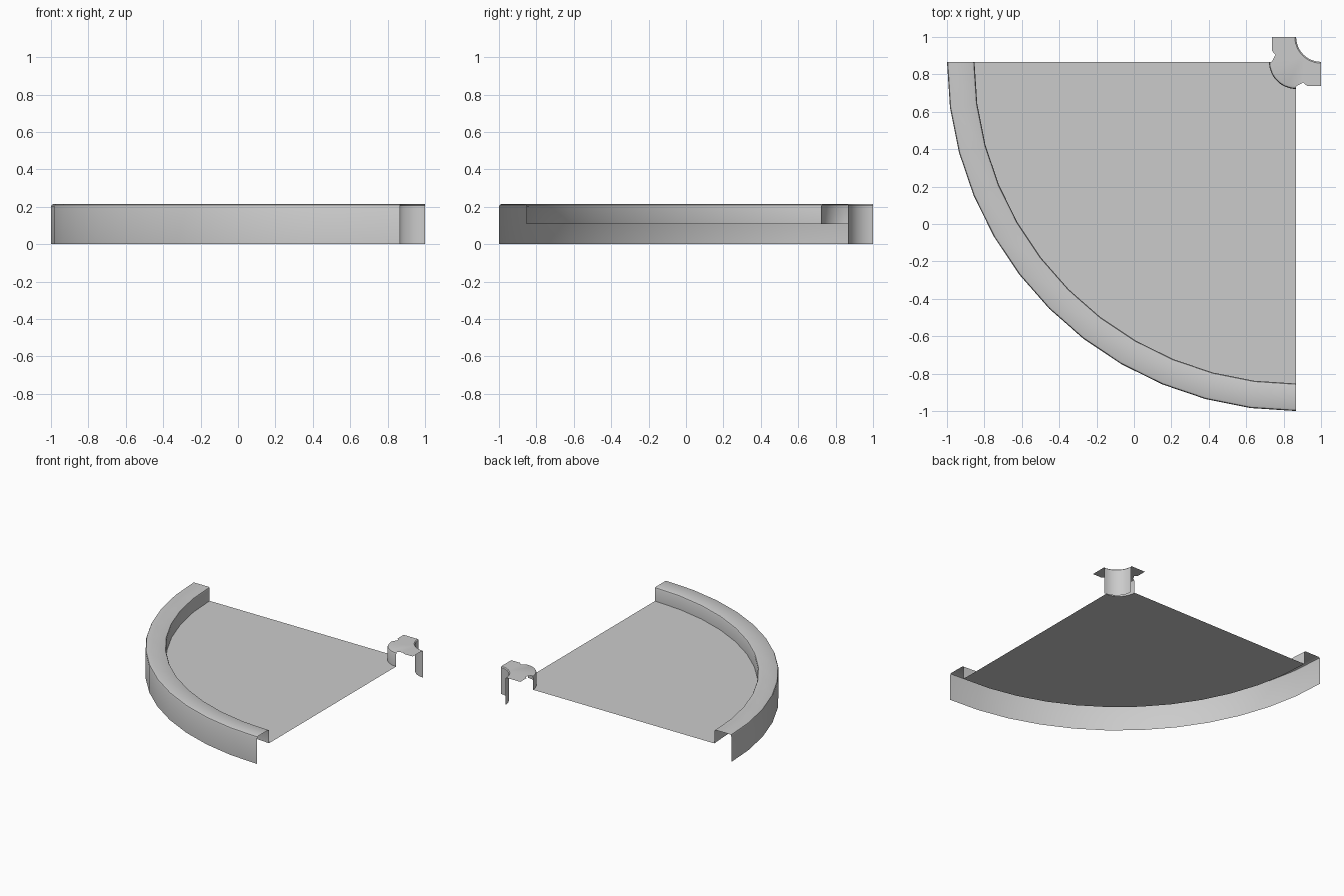
import bpy, bmesh
from math import radians, cos, sin

if "Cube" in bpy.data.objects:
    bpy.data.objects.remove(bpy.data.objects["Cube"])

C = 0.867            # corner pivot of the quarter turn (x and y)
R_OUT, R_IN, R_POST = 1.867, 1.72, 0.145
FLOOR, TOP, B = 0.107, 0.215, 0.014


def finish(name, bm):
    bmesh.ops.remove_doubles(bm, verts=bm.verts, dist=1e-5)
    bmesh.ops.recalc_face_normals(bm, faces=bm.faces)
    me = bpy.data.meshes.new(name)
    bm.to_mesh(me)
    bm.free()
    ob = bpy.data.objects.new(name, me)
    bpy.context.collection.objects.link(ob)
    bpy.ops.object.select_all(action='DESELECT')
    ob.select_set(True)
    bpy.context.view_layer.objects.active = ob
    bpy.ops.object.shade_smooth_by_angle(angle=radians(35))
    return ob


def arc(c, r, n=12):
    """Points of a quarter arc facing -x/-y."""
    angs = [radians(180 + 90 * i / n) for i in range(n + 1)]
    return [(c + r * cos(a), c + r * sin(a)) for a in angs]


def sweep(bm, c, profile, n=12):
    """Sweep a (radius, z) profile round a quarter turn."""
    rows = [[bm.verts.new((x, y, z)) for x, y in arc(c, r, n)] for r, z in profile]
    for p, q in zip(rows, rows[1:]):
        for i in range(n):
            bm.faces.new((p[i], p[i + 1], q[i + 1], q[i]))


# Raised outer rim with rounded edges
bm = bmesh.new()
sweep(bm, C, [(R_OUT, 0), (R_OUT, TOP - B), (R_OUT - B * .3, TOP - B * .3),
              (R_OUT - B, TOP), (R_IN + B, TOP), (R_IN + B * .3, TOP - B * .3),
              (R_IN, TOP - B), (R_IN, FLOOR)])
finish("outer_rim", bm)

# Flat quarter-turn floor
bm = bmesh.new()
sweep(bm, C, [(R_IN, FLOOR), (R_POST, FLOOR)])
finish("floor", bm)

# Inner corner post: convex wall, concave wall and scalloped cap
bm = bmesh.new()
sweep(bm, C, [(R_POST, FLOOR), (R_POST, TOP - B), (R_POST - B * .3, TOP - B * .3),
              (R_POST - B, TOP)])
r = 1 - C
sweep(bm, 1.0, [(r, 0), (r, TOP - B * .5), (r + B * .5, TOP)])
side = [(0.742, 0.878), (0.757, 0.905), (0.738, 0.925), (0.738, 1.0)]
outline = (arc(C, R_POST - B)[::-1] + side + arc(1.0, r + B * .5)
           + [(y, x) for x, y in reversed(side)])
cap = bm.faces.new([bm.verts.new((x, y, TOP)) for x, y in outline])
bmesh.ops.triangulate(bm, faces=[cap])
finish("corner_post", bm)
